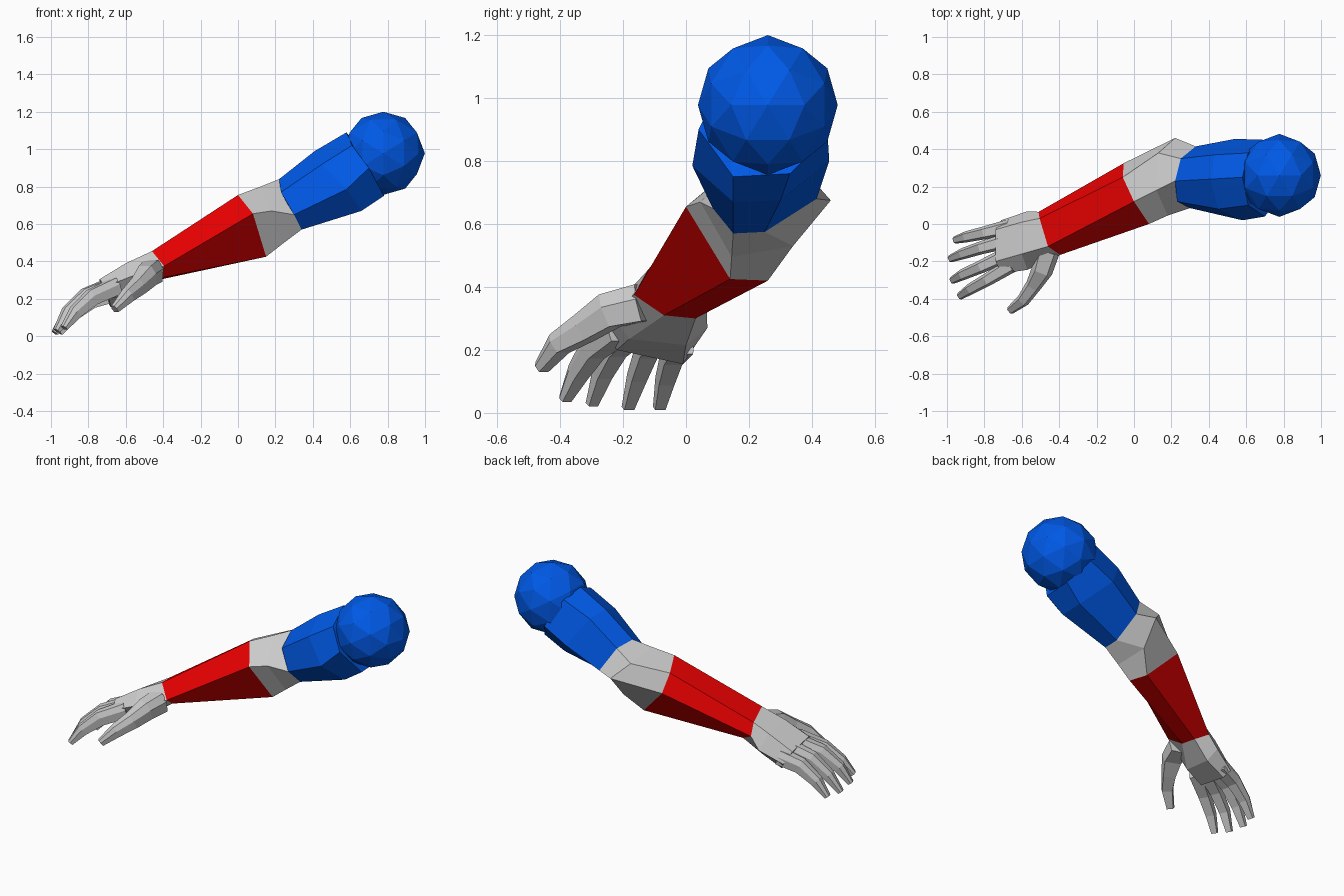
import bpy, bmesh, math
from mathutils import Vector, Matrix

if "Cube" in bpy.data.objects:
    bpy.data.objects.remove(bpy.data.objects["Cube"])


def paint(obj, name, color):
    mat = bpy.data.materials.get(name) or bpy.data.materials.new(name)
    mat.diffuse_color = color
    mat.use_nodes = True
    mat.node_tree.nodes["Principled BSDF"].inputs["Base Color"].default_value = mat.diffuse_color
    obj.data.materials.append(mat)


def add_mesh(name, bm):
    bmesh.ops.recalc_face_normals(bm, faces=bm.faces[:])
    mesh = bpy.data.meshes.new(name)
    bm.to_mesh(mesh)
    bm.free()
    obj = bpy.data.objects.new(name, mesh)
    bpy.context.collection.objects.link(obj)
    return obj


def loft(name, rings):
    """Bridge cross-sections in order and cap both ends."""
    bm = bmesh.new()
    loops = [[bm.verts.new(p) for p in ring] for ring in rings]
    for a, b in zip(loops, loops[1:]):
        n = len(a)
        for i in range(n):
            j = (i + 1) % n
            bm.faces.new((a[i], a[j], b[j], b[i]))
    bm.faces.new(loops[0])
    bm.faces.new(loops[-1])
    bmesh.ops.triangulate(bm, faces=[f for f in bm.faces if len(f.verts) > 4])
    return add_mesh(name, bm)


def digit(name, path, widths, heights):
    """Sweep a tapered, bevelled box along a bent path."""
    pts = [Vector(p) for p in path]
    rings = []
    for i, p in enumerate(pts):
        d = (pts[min(i + 1, len(pts) - 1)] - pts[max(i - 1, 0)]).normalized()
        side = d.cross(Vector((0, 0, 1))).normalized()
        up = side.cross(d)
        w, h = widths[i], heights[i]
        rings.append([p + side * w * u + up * h * v for u, v in
                      ((-.3, .5), (.3, .5), (.5, .1), (.42, -.5), (-.42, -.5), (-.5, .1))])
    return loft(name, rings)


RED, BLUE = (.8, 0, 0, 1), (0, .1, .8, 1)

# shoulder ball, turned so edge midpoints lie on the axes
bm = bmesh.new()
bmesh.ops.create_icosphere(bm, subdivisions=2, radius=.222)
bmesh.ops.transform(bm, verts=bm.verts[:], matrix=Matrix.Translation((.777, .26, .978))
                    @ Matrix.Rotation(-math.radians(31.717), 4, 'Y'))
paint(add_mesh("shoulder", bm), "blue", BLUE)

# upper arm
arm_low = [(.22, .23, .84), (.23, .12, .77), (.30, .085, .65), (.34, .15, .57),
           (.34, .25, .575), (.33, .415, .68), (.25, .35, .82)]
arm_mid = [(.41, .24, .99), (.45, .08, .92), (.58, .02, .785), (.66, .15, .67),
           (.66, .30, .675), (.54, .455, .80), (.43, .37, .97)]
arm_top = [(.58, .25, 1.09), (.61, .10, 1.02), (.70, .04, .90), (.78, .15, .75),
           (.78, .33, .76), (.70, .45, .88), (.61, .38, 1.05)]
paint(loft("upper_arm", [arm_low, arm_mid, arm_top]), "blue", BLUE)

# elbow, with the bony point at the back
elbow_up = [p for i, p in enumerate(arm_low) if i != 1]
elbow_mid = [(.12, .18, .80), (.18, .045, .67), (.24, .145, .495),
             (.21, .34, .53), (.22, .46, .675), (.13, .38, .765)]
elbow_low = [(0, .12, .755), (.08, 0, .655), (.15, .14, .425),
             (.12, .26, .42), (-.055, .325, .60), (-.06, .25, .705)]
loft("elbow", [elbow_up, elbow_mid, elbow_low])

# forearm
wrist = [(-.46, -.12, .455), (-.395, -.165, .375), (-.42, -.07, .31),
         (-.43, .03, .30), (-.51, .065, .345), (-.505, .03, .42)]
paint(loft("forearm", [elbow_low, wrist]), "red", RED)

# palm
palm_mid = [(-.60, -.16, .39), (-.57, -.245, .32), (-.55, -.18, .235),
            (-.55, 0, .215), (-.57, .068, .27), (-.60, .01, .365)]
knuckles = [(-.74, -.20, .305), (-.71, -.265, .265), (-.69, -.22, .20),
            (-.68, -.01, .155), (-.71, .02, .20), (-.74, -.03, .27)]
loft("palm", [wrist, palm_mid, knuckles])

# fingers
fingers = {
    "little_finger": [(-.66, -.015, .23), (-.79, -.045, .19), (-.89, -.067, .11), (-.955, -.085, .018)],
    "ring_finger": [(-.66, -.085, .265), (-.81, -.125, .21), (-.91, -.157, .12), (-.98, -.185, .018)],
    "middle_finger": [(-.66, -.155, .275), (-.81, -.225, .215), (-.91, -.268, .13), (-.97, -.30, .03)],
    "index_finger": [(-.65, -.215, .27), (-.78, -.295, .21), (-.87, -.345, .13), (-.93, -.385, .045)],
}
for name, path in fingers.items():
    digit(name, path, (.085, .07, .06, .04), (.09, .085, .065, .032))

# thumb
digit("thumb", [(-.46, -.14, .35), (-.49, -.245, .325), (-.535, -.325, .27),
                (-.59, -.405, .22), (-.66, -.46, .145)],
      (.13, .115, .085, .07, .045), (.12, .11, .09, .07, .04))
